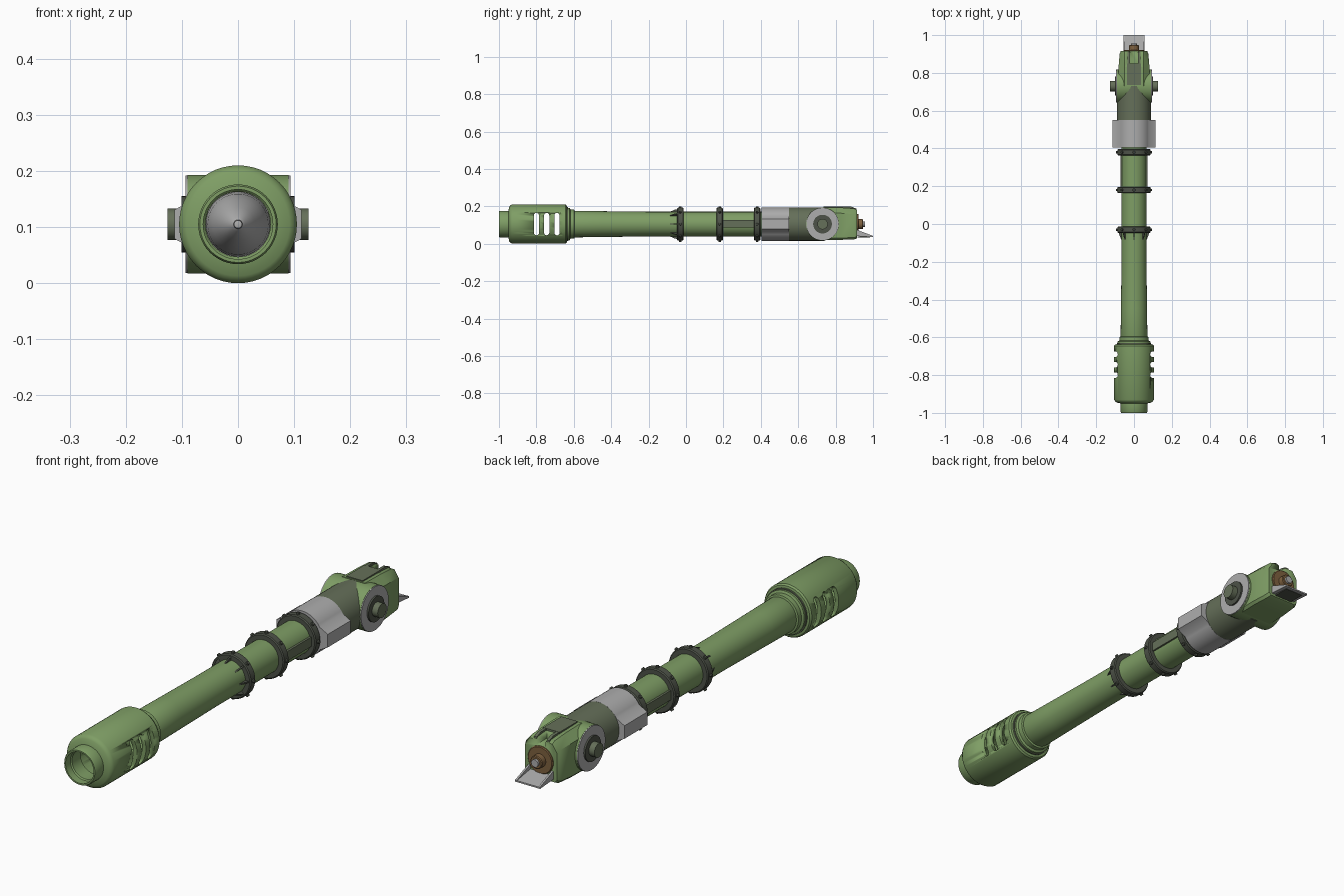
import bpy, bmesh, math
from mathutils import Vector, Matrix

if "Cube" in bpy.data.objects:
    bpy.data.objects.remove(bpy.data.objects["Cube"])

AXIS_Z = 0.105
SIDES = 48


def material(name, r, g, b):
    m = bpy.data.materials.new(name)
    m.use_nodes = True
    m.diffuse_color = (r, g, b, 1)
    m.node_tree.nodes["Principled BSDF"].inputs["Base Color"].default_value = (r, g, b, 1)
    return m


GREEN = material("army green", 0.21, 0.34, 0.13)
OLIVE = material("dark olive", 0.13, 0.16, 0.10)
IRON = material("dark iron", 0.075, 0.085, 0.065)
STEEL = material("light steel", 0.42, 0.42, 0.42)
BROWN = material("bronze brown", 0.21, 0.12, 0.05)


def finish(name, bm, mat, origin=(0, 0, AXIS_Z)):
    bmesh.ops.recalc_face_normals(bm, faces=bm.faces)
    mesh = bpy.data.meshes.new(name)
    bm.to_mesh(mesh)
    bm.free()
    mesh.materials.append(mat)
    ob = bpy.data.objects.new(name, mesh)
    ob.location = origin
    bpy.context.collection.objects.link(ob)
    bpy.ops.object.select_all(action="DESELECT")
    ob.select_set(True)
    bpy.context.view_layer.objects.active = ob
    bpy.ops.object.shade_smooth_by_angle(angle=math.radians(35))
    return ob


def lathe(name, profile, mat, closed=False):
    """Revolve (radius, y) points about the barrel axis."""
    bm = bmesh.new()
    verts = [bm.verts.new((r, y, 0)) for r, y in profile]
    pairs = list(zip(verts, verts[1:]))
    if closed:
        pairs.append((verts[-1], verts[0]))
    edges = [bm.edges.new(p) for p in pairs]
    bmesh.ops.spin(bm, geom=verts + edges, axis=(0, 1, 0), cent=(0, 0, 0),
                   angle=math.tau, steps=SIDES, use_duplicate=False)
    bmesh.ops.remove_doubles(bm, verts=bm.verts, dist=0.0001)
    return finish(name, bm, mat)


def prism(name, points, direction, mat):
    """Extrude a closed outline of 3D points along a direction."""
    bm = bmesh.new()
    face = bm.faces.new([bm.verts.new(p) for p in points])
    new = bmesh.ops.extrude_face_region(bm, geom=[face])["geom"]
    bmesh.ops.translate(bm, vec=direction,
                        verts=[v for v in new if isinstance(v, bmesh.types.BMVert)])
    return finish(name, bm, mat, (0, 0, 0))


def box(name, x, y, z, mat):
    pts = [(x[0], y[0], z[0]), (x[1], y[0], z[0]), (x[1], y[1], z[0]), (x[0], y[1], z[0])]
    return prism(name, pts, (0, 0, z[1] - z[0]), mat)


def side_disc(name, x0, x1, y, radius, mat):
    pts = [(x0, y + radius * math.cos(a), AXIS_Z + radius * math.sin(a))
           for a in (math.tau * i / SIDES for i in range(SIDES))]
    return prism(name, pts, (x1 - x0, 0, 0), mat)


def cut(target, cutters):
    for c in cutters:
        mod = target.modifiers.new("cut", "BOOLEAN")
        mod.operation, mod.solver, mod.object = "DIFFERENCE", "EXACT", c
        bpy.context.view_layer.objects.active = target
        bpy.ops.object.modifier_apply(modifier=mod.name)
        bpy.data.objects.remove(c)


# Muzzle brake: hollow shell with three rounded slots right through
muzzle = lathe("muzzle_brake", [
    (0.062, -1), (0.068, -1), (0.071, -0.995), (0.071, -0.95), (0.092, -0.945),
    (0.099, -0.94), (0.105, -0.93), (0.105, -0.645), (0.1, -0.638), (0.09, -0.636),
    (0.058, -0.636), (0.058, -0.66), (0.088, -0.67), (0.088, -0.9), (0.058, -0.91),
    (0.058, -0.965), (0.062, -0.97)], GREEN, closed=True)
slots = []
for y in (-0.8, -0.745, -0.69):
    half, reach = 0.014, 0.046
    outline = []
    for i in range(18):
        a = math.pi * (i % 9) / 8 + (math.pi if i > 8 else 0)
        shift = reach if i < 9 else -reach
        outline.append((-0.2, y + half * math.cos(a), AXIS_Z + shift + half * math.sin(a)))
    slots.append(prism("slot_cutter", outline, (0.4, 0, 0), GREEN))
cut(muzzle, slots)

# Barrel tube with flange, and the shell resting inside it
lathe("muzzle_flange", [(0.06, -0.637), (0.087, -0.637), (0.087, -0.622), (0.078, -0.618),
                        (0.078, -0.598), (0.07, -0.595), (0.06, -0.595)], GREEN, closed=True)
lathe("flange_seam", [(0.07, -0.638), (0.091, -0.638), (0.091, -0.63), (0.07, -0.63)],
      OLIVE, closed=True)
lathe("barrel", [(0.058, -0.636), (0.071, -0.6), (0.069, -0.45), (0.066, -0.2),
                 (0.066, 0.42), (0.058, 0.42)], GREEN, closed=True)
lathe("shell_tip", [(0, -0.575), (0.007, -0.573), (0.008, -0.56), (0.013, -0.555),
                    (0.03, -0.52), (0.045, -0.48), (0.054, -0.44), (0.0575, -0.4),
                    (0.0575, -0.25), (0, -0.25)], STEEL)

# Clamp rings with bolts round the rim
for n, y in enumerate((-0.03, 0.18, 0.38), 1):
    w = 0.017
    lathe(f"clamp_ring_{n}", [(0.06, y - w), (0.084, y - w), (0.088, y - w + 0.004),
                              (0.088, y + w - 0.004), (0.084, y + w), (0.06, y + w)],
          IRON, closed=True)
    bm = bmesh.new()
    for i in range(8):
        turn = Matrix.Rotation(math.tau * i / 8, 4, "Y")
        bmesh.ops.create_cone(bm, cap_ends=True, segments=8, radius1=0.008, radius2=0.006,
                              depth=0.012, matrix=turn @ Matrix.Translation((0, y, 0.089)))
    finish(f"ring_bolts_{n}", bm, IRON)

# Small wedge fins leading into the first ring
bm = bmesh.new()
for i in range(8):
    turn = Matrix.Rotation(math.tau * i / 8, 4, "Y")
    wedge = [(-0.09, 0.064), (-0.045, 0.064), (-0.045, 0.08), (-0.06, 0.077)]
    sides = [[bm.verts.new(turn @ Vector((x, y, z))) for y, z in wedge] for x in (-0.003, 0.003)]
    bm.faces.new(sides[0])
    bm.faces.new(sides[1][::-1])
    for k in range(4):
        j = (k + 1) % 4
        bm.faces.new((sides[0][k], sides[0][j], sides[1][j], sides[1][k]))
finish("ring_fins", bm, IRON)

# Steel collar: round band with a tapered bulge on each side
outline = []
for side in (1, -1):
    for i in range(17):
        a = math.radians(-60 + 7.5 * i) + (0 if side == 1 else math.pi)
        arc = Vector((math.sin(a), math.cos(a))) * 0.09
        outline.append((arc.x, 0.405, AXIS_Z + arc.y))
    for z in (0.026, -0.026):
        outline.append((side * 0.113, 0.405, AXIS_Z + side * z))
prism("steel_collar", outline, (0, 0.145, 0), STEEL)

# Rear sleeve and hinge drum crossing it
lathe("rear_sleeve", [(0, 0.545), (0.0895, 0.545), (0.0895, 0.74), (0, 0.74)], OLIVE)
side_disc("hinge_drum", -0.09, 0.09, 0.73, 0.088, GREEN)
for s, label in ((1, "left"), (-1, "right")):
    box(f"{label}_rail", sorted((s * 0.05, s * 0.071)), (0.19, 0.37), (0.088, 0.126), OLIVE)
    side_disc(f"{label}_hinge_plate", s * 0.088, s * 0.094, 0.73, 0.087, STEEL)
    side_disc(f"{label}_hinge_boss", s * 0.09, s * 0.101, 0.73, 0.05, IRON)
    side_disc(f"{label}_hinge_pin", s * 0.09, s * 0.126, 0.73, 0.028, OLIVE)

# Breech block: chamfered top, sloping down to the back, with a top groove
bm = bmesh.new()
loops = []
for y, wide, top, low in ((0.73, 0.082, 0.195, 0.019), (0.83, 0.082, 0.193, 0.021),
                          (0.9, 0.076, 0.188, 0.023), (0.915, 0.07, 0.18, 0.03)):
    half = [(wide - 0.01, low), (wide, low + 0.01), (wide, top - 0.03), (0.05, top)]
    section = half + [(-x, z) for x, z in reversed(half)]
    loops.append([bm.verts.new((x, y, z)) for x, z in section])
bm.faces.new(loops[0])
bm.faces.new(loops[-1])
for a, b in zip(loops, loops[1:]):
    for i in range(8):
        j = (i + 1) % 8
        bm.faces.new((a[i], a[j], b[j], b[i]))
breech = finish("breech_block", bm, GREEN, (0, 0, 0))
cut(breech, [box("groove_cutter", (-0.02, 0.02), (0.85, 0.95), (0.16, 0.25), GREEN)])

# Dark top latch with two arms
box("top_latch", (-0.036, 0.036), (0.735, 0.85), (0.18, 0.199), OLIVE)
for s, label in ((1, "left"), (-1, "right")):
    pts = [(s * 0.022, 0.84, 0.17), (s * 0.022, 0.84, 0.198), (s * 0.022, 0.885, 0.198),
           (s * 0.022, 0.91, 0.188), (s * 0.022, 0.915, 0.17)]
    prism(f"{label}_latch_arm", pts, (s * 0.012, 0, 0), OLIVE)

# Breech plug on the back face
lathe("breech_plug", [(0, 0.9), (0.055, 0.9), (0.055, 0.919), (0.052, 0.922), (0.026, 0.922),
                      (0.026, 0.944), (0.023, 0.947), (0, 0.947)], BROWN)
lathe("plug_nub", [(0, 0.94), (0.015, 0.94), (0.015, 0.956), (0, 0.956)], STEEL)

# Loading tray: sloping plate between two side walls
prism("tray_plate", [(-0.055, 0.9, 0.042), (-0.055, 0.9, 0.058), (-0.055, 1, 0.041),
                     (-0.055, 1, 0.035)], (0.11, 0, 0), STEEL)
for s, label in ((1, "left"), (-1, "right")):
    prism(f"{label}_tray_wall", [(s * 0.055, 0.9, 0.042), (s * 0.055, 0.9, 0.074),
                                 (s * 0.055, 0.92, 0.072), (s * 0.055, 1, 0.042),
                                 (s * 0.055, 1, 0.035)], (-s * 0.008, 0, 0), STEEL)
box("tray_underside", (-0.04, 0.04), (0.918, 0.985), (0.034, 0.04), IRON)
